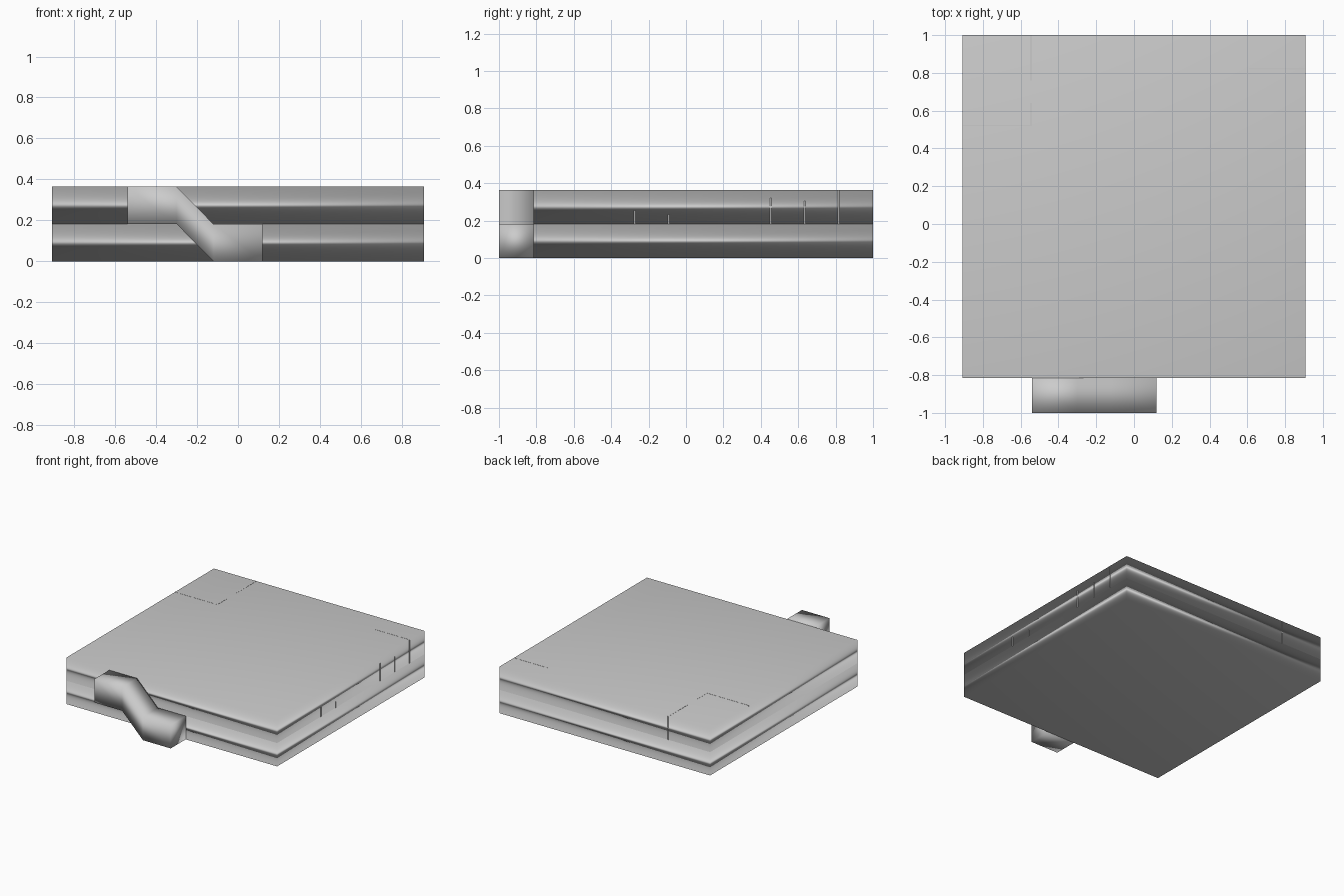
import bpy, bmesh

if "Cube" in bpy.data.objects:
    bpy.data.objects.remove(bpy.data.objects["Cube"])

W = 0.908            # half width of the slab
Y0, Y1 = -0.815, 1.0  # front and back of the slab
H = 0.182            # layer height


def finish(name, bm, soft=True):
    bmesh.ops.recalc_face_normals(bm, faces=bm.faces)
    mesh = bpy.data.meshes.new(name)
    bm.to_mesh(mesh)
    bm.free()
    obj = bpy.data.objects.new(name, mesh)
    bpy.context.collection.objects.link(obj)
    if soft:
        # area-weighted smooth normals: flat top, soft banded sides
        mesh.polygons.foreach_set("use_smooth", [True] * len(mesh.polygons))
        mod = obj.modifiers.new("weighted", 'WEIGHTED_NORMAL')
        mod.mode = 'FACE_AREA'
        mod.keep_sharp = False
    return obj


def box(name, x0, x1, y0, y1, z0, z1, soft=True):
    bm = bmesh.new()
    bmesh.ops.create_cube(bm, size=1)
    for v in bm.verts:
        v.co = ((x0 + x1) / 2 + v.co.x * (x1 - x0),
                (y0 + y1) / 2 + v.co.y * (y1 - y0),
                (z0 + z1) / 2 + v.co.z * (z1 - z0))
    return finish(name, bm, soft)


# two stacked square layers
box("lower_layer", -W, W, Y0, Y1, 0, H)
box("upper_layer", -W, W, Y0, Y1, H, 2 * H)

# stepped bridge on the front: square bar running from upper to lower layer
bm = bmesh.new()
rings = []
for x, z in [(-0.54, H), (-0.30, H), (-0.12, 0), (0.12, 0)]:
    rings.append([bm.verts.new(p) for p in
                  [(x, -1, z), (x, Y0, z), (x, Y0, z + H), (x, -1, z + H)]])
for a, b in zip(rings, rings[1:]):
    for i in range(4):
        j = (i + 1) % 4
        bm.faces.new((a[i], a[j], b[j], b[i]))
bm.faces.new(rings[0])
bm.faces.new(rings[-1])
finish("front_bridge", bm)

# hairline seams on the top
T, e = 2 * H, 0.001
for i, (x0, x1, y0, y1) in enumerate([
        (-0.551, -0.541, 0.76, Y1), (-0.551, -0.541, 0.52, 0.64),
        (-W, -0.541, 0.519, 0.525), (0.61, W, 0.817, 0.825)]):
    box(f"top_seam_{i}", x0, x1, y0, y1, T - 0.01, T + e, False)

# hairline seams on the right side of the upper layer
for i, (y, top) in enumerate([(-0.275, 0.255), (-0.092, 0.232), (0.453, 0.32),
                              (0.635, 0.305), (0.817, 2 * H)]):
    box(f"side_seam_{i}", W - 0.01, W + e, y - 0.004, y + 0.004, H, top, False)

# hairline seam on the back
box("back_seam", -0.551, -0.541, Y1 - 0.01, Y1 + e, H, T, False)
